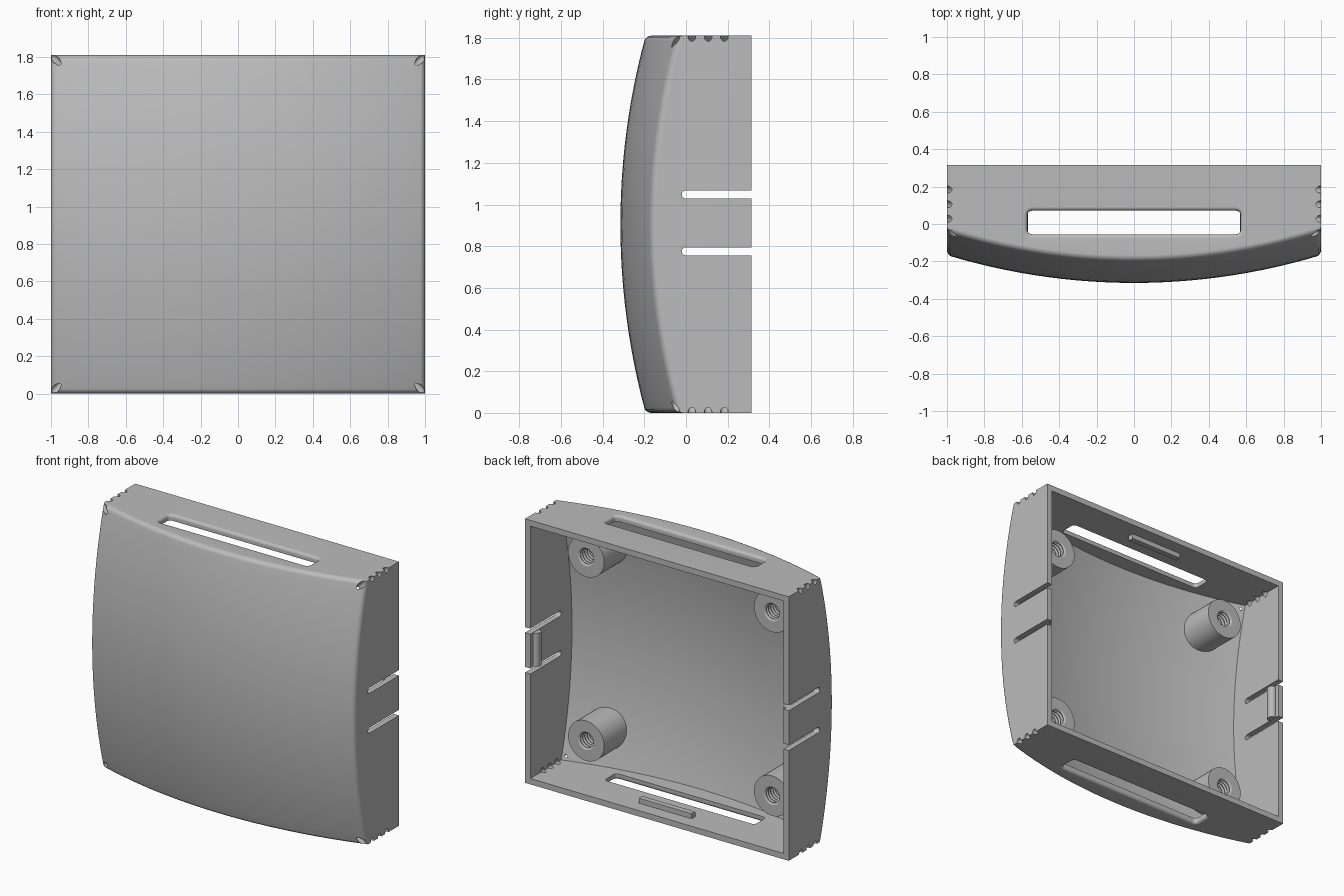
import bpy, bmesh
from math import sin, cos, pi, sqrt, radians
from mathutils import Vector

HALF_X, HALF_Z, BACK, WALL = 1.0, 0.905, 0.315, 0.04
MID = HALF_Z
RADIUS = 3.435                      # spherical front panel
CENTRE_Y = RADIUS - BACK

if "Cube" in bpy.data.objects:
    bpy.data.objects.remove(bpy.data.objects["Cube"], do_unlink=True)

plastic = bpy.data.materials.new("light_grey_plastic")
plastic.use_nodes = True
GREY = (0.5, 0.5, 0.5, 1)
plastic.diffuse_color = GREY
plastic.node_tree.nodes["Principled BSDF"].inputs["Base Color"].default_value = GREY


def dome(x, z, r=RADIUS):
    return CENTRE_Y - sqrt(r * r - x * x - (z - MID) ** 2)


def finish(name, bm):
    bmesh.ops.recalc_face_normals(bm, faces=bm.faces)
    mesh = bpy.data.meshes.new(name)
    bm.to_mesh(mesh)
    bm.free()
    mesh.materials.append(plastic)
    obj = bpy.data.objects.new(name, mesh)
    bpy.context.scene.collection.objects.link(obj)
    return obj


def smooth(obj):
    bpy.ops.object.select_all(action='DESELECT')
    obj.select_set(True)
    bpy.context.view_layer.objects.active = obj
    bpy.ops.object.shade_smooth_by_angle(angle=radians(30))
    weighted = obj.modifiers.new("even_normals", 'WEIGHTED_NORMAL')
    weighted.keep_sharp = True


def loft(name, rings):
    """Skin a list of equal-length point rings and cap both ends."""
    bm = bmesh.new()
    loops = [[bm.verts.new(p) for p in ring] for ring in rings]
    for a, b in zip(loops, loops[1:]):
        for i in range(len(a)):
            j = (i + 1) % len(a)
            bm.faces.new((a[i], a[j], b[j], b[i]))
    bm.faces.new(loops[0])
    bm.faces.new(loops[-1])
    return finish(name, bm)


def rounded_rect(w, h, r, steps=5):
    """Outline with half sizes w, h and corner radius r."""
    points = []
    for k, (sx, sy) in enumerate([(1, 1), (-1, 1), (-1, -1), (1, -1)]):
        for i in range(steps + 1):
            a = (k + i / steps) * pi / 2
            points.append((sx * (w - r) + r * cos(a), sy * (h - r) + r * sin(a)))
    return points


def domed_block(name, inset, back, fillet):
    """Box whose front face is part of a sphere."""
    bm = bmesh.new()
    bmesh.ops.create_grid(bm, x_segments=26, y_segments=24, size=1)
    for v in bm.verts:
        x, z = v.co.x * (HALF_X - inset), MID + v.co.y * (HALF_Z - inset)
        v.co = (x, dome(x, z, RADIUS - inset), z)
    rim = [e for e in bm.edges if e.is_boundary]
    grown = bmesh.ops.extrude_edge_only(bm, edges=rim)["geom"]
    for v in grown:
        if isinstance(v, bmesh.types.BMVert):
            v.co.y = back
    bmesh.ops.contextual_create(bm, geom=[e for e in bm.edges if e.is_boundary])
    if fillet:
        bmesh.ops.bevel(bm, geom=rim, offset=fillet, segments=4, profile=0.5,
                        affect='EDGES', clamp_overlap=True)
    return finish(name, bm)


shell = domed_block("shell", 0, BACK, 0.025)
cutters = [domed_block("cavity_cutter", WALL, BACK + 0.1, 0)]

# Long vent openings in the top and bottom, with a rounded outer rim
LIP = 0.02
for s in (1, -1):
    steps = [(-0.02, LIP)]
    steps += [(LIP * (1 - cos(t)), LIP * (1 - sin(t))) for t in (i * pi / 8 for i in range(5))]
    steps += [(0.1, 0)]
    cutters.append(loft("vent_cutter", [
        [(u, v + 0.008, MID + s * (HALF_Z - depth))
         for u, v in rounded_rect(0.57 + grow, 0.063 + grow, 0.025 + grow)]
        for depth, grow in steps]))

# Two slits in each side wall free a springy tongue
for s in (1, -1):
    for z in (0.775, 1.048):
        cutters.append(loft("slit_cutter", [
            [(s * x, 0.19 + u, z + v) for u, v in rounded_rect(0.21, 0.019, 0.018)]
            for x in (0.9, 1.1)]))

# Rows of small holes drilled diagonally through the corner edges
for sx in (1, -1):
    for sz in (1, -1):
        corner = Vector((sx * HALF_X, 0, MID + sz * HALF_Z))
        along, across = Vector((sx, 0, sz)).normalized(), Vector((sx, 0, -sz)).normalized()
        for y in (-0.05, 0.028, 0.106, 0.184):
            cutters.append(loft("hole_cutter", [
                [corner + along * d + across * (0.019 * cos(i * pi / 8))
                 + Vector((0, y + 0.019 * sin(i * pi / 8), 0)) for i in range(16)]
                for d in (-0.1, 0.08)]))

# Apply all the cuts, then discard the cutters
for cutter in cutters:
    cutter.hide_render = True
    cut = shell.modifiers.new("cut", 'BOOLEAN')
    cut.operation, cut.solver, cut.object = 'DIFFERENCE', 'EXACT', cutter
graph = bpy.context.evaluated_depsgraph_get()
graph.update()
carved = bpy.data.meshes.new_from_object(shell.evaluated_get(graph))
shell.modifiers.clear()
shell.data = carved
carved.materials.clear()
carved.materials.append(plastic)
for cutter in cutters:
    bpy.data.objects.remove(cutter, do_unlink=True)
smooth(shell)

# Screw bosses with threaded holes, their bases following the domed panel
FACE, SIDES = 0.075, 40
profile = [(0.137, None), (0.137, FACE), (0.062, FACE)]
for i in range(7):
    y = FACE - 0.008 - i * 0.024
    profile += [(0.05, y), (0.05, y - 0.004), (0.063, y - 0.012), (0.063, y - 0.016)]
for sx, side in ((1, "left"), (-1, "right")):
    for sz, level in ((1, "upper"), (-1, "lower")):
        cx, cz = sx * 0.705, MID + sz * 0.63
        rings = []
        for r, y in profile:
            ring = []
            for i in range(SIDES):
                x, z = cx + r * cos(i * 2 * pi / SIDES), cz + r * sin(i * 2 * pi / SIDES)
                ring.append((x, dome(x, z) + 0.02 if y is None else y, z))
            rings.append(ring)
        smooth(loft(f"{level}_{side}_screw_boss", rings))

# Catches inside the rim: rounded ribs on the tongues, bars above and below
for s, side, level in ((1, "left", "top"), (-1, "right", "bottom")):
    smooth(loft(f"{side}_tongue_catch", [
        [(s * 0.958 + u, 0.255 + v, z) for u, v in rounded_rect(0.03, 0.03, 0.024)]
        for z in (0.797, 1.027)]))
    smooth(loft(f"{level}_catch_bar", [
        [(x, 0.205 + u, MID + s * 0.855 + v) for u, v in rounded_rect(0.02, 0.025, 0.004)]
        for x in (-0.2, 0.2)]))
